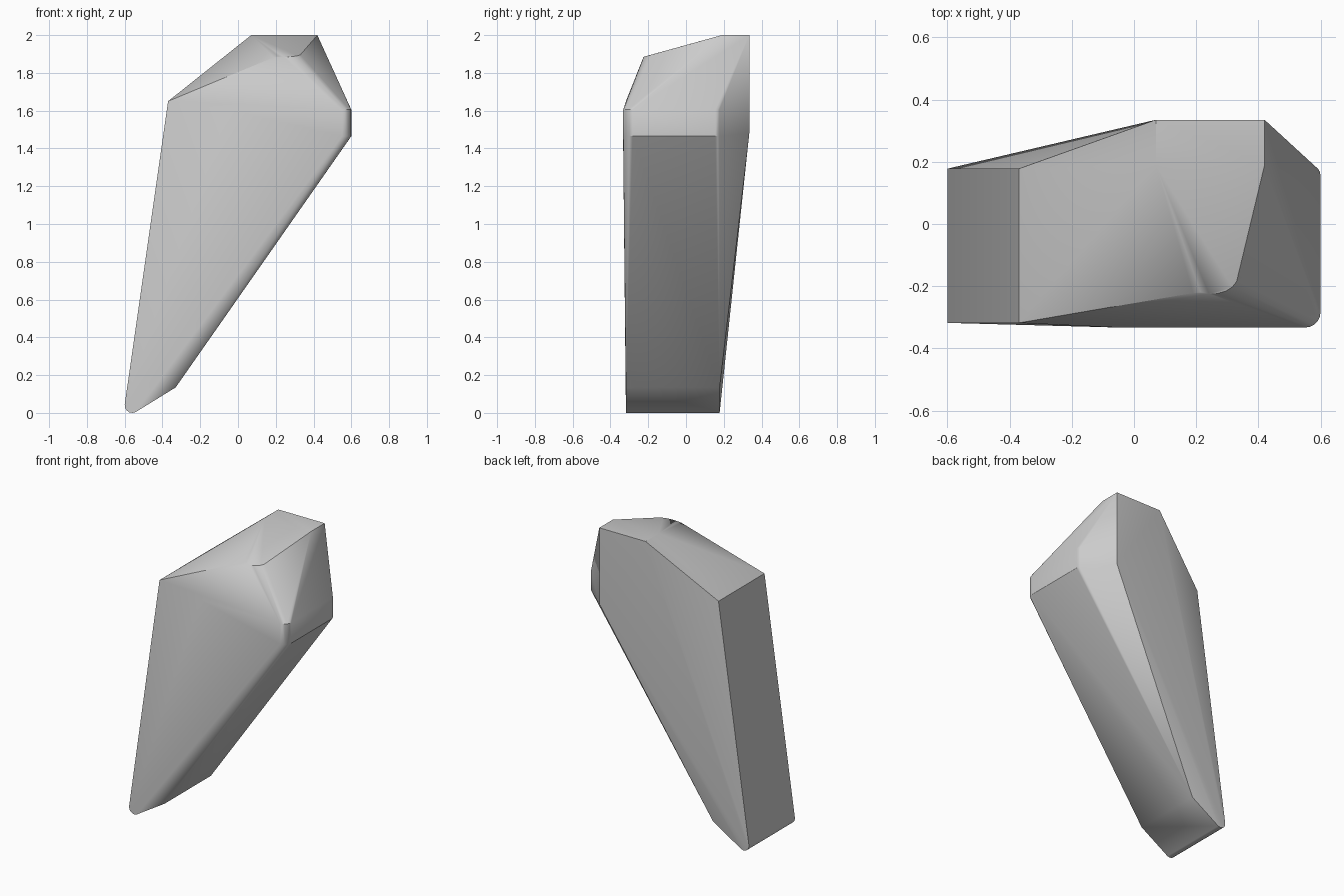
import bpy
import bmesh
from math import sin, cos, radians, pi

if "Cube" in bpy.data.objects:
    bpy.data.objects.remove(bpy.data.objects["Cube"], do_unlink=True)

# Single plain grey
grey = bpy.data.materials.new("stone grey")
grey.use_nodes = True
colour = (0.6, 0.6, 0.6, 1)
grey.diffuse_color = colour
grey.node_tree.nodes["Principled BSDF"].inputs["Base Color"].default_value = colour


def arc(cx, cy, rx, ry, start, end, steps=5):
    """Points on an elliptical arc, angles in degrees."""
    span = [radians(start + (end - start) * i / steps) for i in range(steps + 1)]
    return [(cx + rx * cos(a), cy + ry * sin(a)) for a in span]


FRONT, BACK = -0.318, 0.178
points = []

# Narrow rounded toe and straight left edge, extruded front to back
toe = arc(-0.56, 0.04, 0.04, 0.04, 172, 298)
for x, z in toe + [(-0.33, 0.135), (-0.37, 1.65)]:
    points += [(x, FRONT, z), (x, BACK, z)]

# Shoulder block with a rounded front right corner
for x, y in arc(0.55, -0.283, 0.05, 0.05, -90, 0):
    points += [(x, y, 1.465), (x, y, 1.605)]
points += [(-0.05, -0.333, 1.605)]
for x, y in arc(0.585, 0.155, 0.015, 0.025, 0, 90, 3):
    points += [(x, y, 1.465), (x, y, 1.605)]

# Flat crown at the rear, and the rear right vertical edge
points += [(x, y, 2.0) for x in (0.07, 0.42) for y in (0.19, 0.335)]
points += [(0.42, 0.335, 1.48)]

# Rounded brow at the front of the crown
brow = arc(0.25, -0.165, 0.085, 0.06, -115, -20)
points += [(x, y, 1.885 + (y + 0.225) * 0.27) for x, y in brow]
points += [(0.19, -0.222, 1.883)]

# The body is the convex skin around these sections
bm = bmesh.new()
for p in points:
    bm.verts.new(p)
hull = bmesh.ops.convex_hull(bm, input=bm.verts[:])
loose = {g for g in hull["geom_interior"] + hull["geom_unused"]
         if isinstance(g, bmesh.types.BMVert)}
bmesh.ops.delete(bm, geom=list(loose), context='VERTS')
bmesh.ops.dissolve_limit(bm, angle_limit=pi / 360, verts=bm.verts[:], edges=bm.edges[:])
bmesh.ops.recalc_face_normals(bm, faces=bm.faces[:])

mesh = bpy.data.meshes.new("wedge_body")
bm.to_mesh(mesh)
bm.free()
mesh.materials.append(grey)
body = bpy.data.objects.new("wedge_body", mesh)
bpy.context.collection.objects.link(body)

bpy.ops.object.select_all(action='DESELECT')
body.select_set(True)
bpy.context.view_layer.objects.active = body
bpy.ops.object.shade_smooth_by_angle(angle=radians(32))
